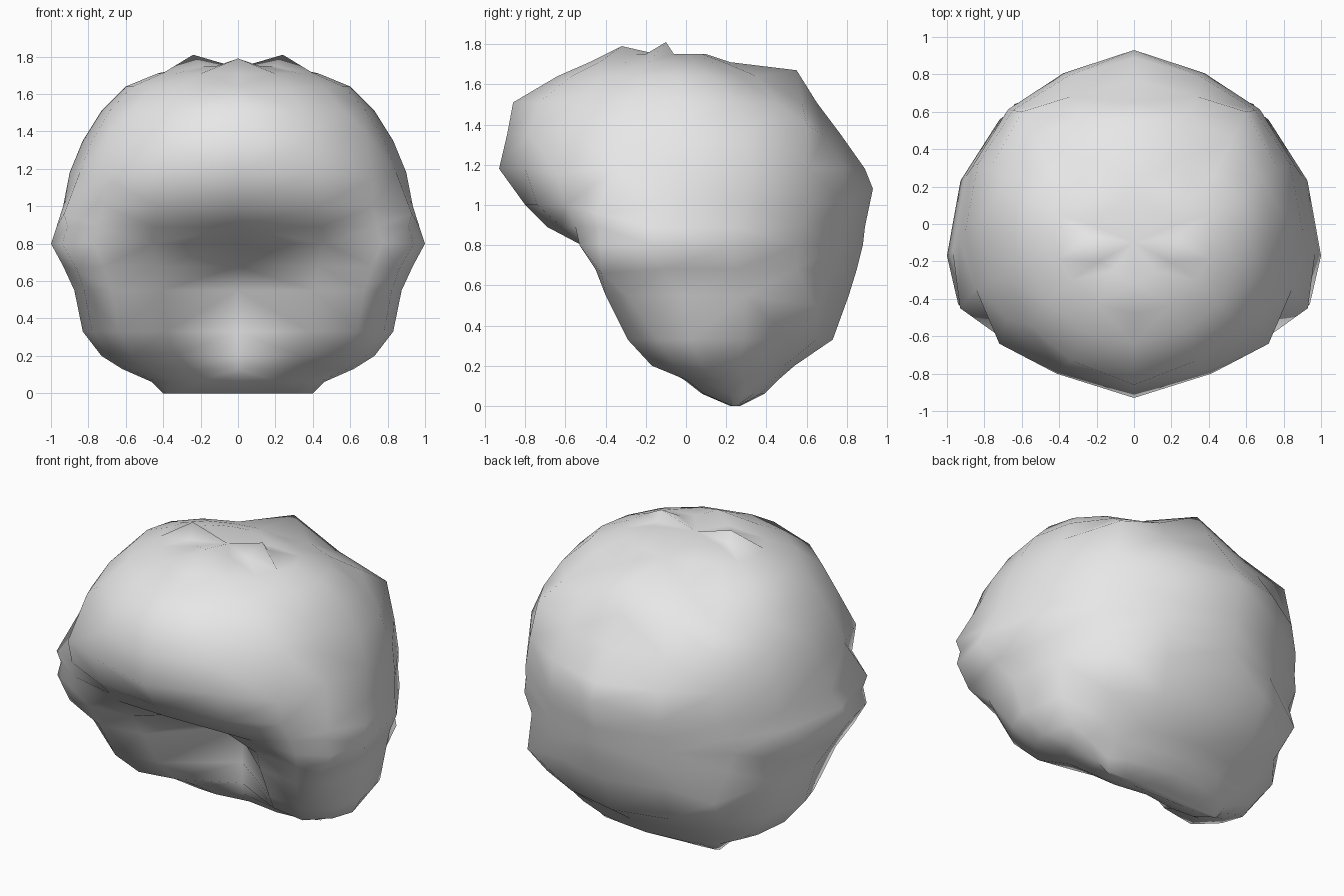
import bpy, bmesh, math
from mathutils import Vector

# Horizontal sections: height, half width, front y at centre / inner / corner, widest y, back y
RINGS = [
    (0.00, 0.40, 0.22, 0.22, 0.22, 0.24, 0.27),
    (0.06, 0.46, 0.11, 0.08, 0.09, 0.22, 0.39),
    (0.13, 0.62, 0.05, -0.01, 0.00, 0.18, 0.46),
    (0.20, 0.73, 0.04, -0.13, -0.17, 0.08, 0.54),
    (0.33, 0.83, 0.04, -0.24, -0.29, 0.02, 0.73),
    (0.55, 0.875, 0.05, -0.36, -0.40, -0.02, 0.81),
    (0.68, 0.935, -0.10, -0.43, -0.45, -0.12, 0.85),
    (0.80, 1.00, -0.40, -0.52, -0.53, -0.17, 0.88),
    (0.89, 0.97, -0.69, -0.62, -0.55, -0.14, 0.89),
    (1.00, 0.935, -0.80, -0.74, -0.60, -0.08, 0.92),
    (1.18, 0.90, -0.93, -0.80, -0.64, -0.03, 0.89),
    (1.35, 0.83, -0.89, -0.78, -0.61, 0.00, 0.77),
    (1.51, 0.73, -0.86, -0.73, -0.54, 0.00, 0.65),
    (1.64, 0.60, -0.64, -0.57, -0.42, -0.03, 0.40),
    (1.71, 0.43, -0.48, -0.43, -0.30, -0.06, 0.22),
    (1.75, 0.25, -0.30, -0.25, -0.20, -0.06, 0.10),
]
# Pulled-out tufts on one side
TUFTS = [(0.24, -0.10, 1.81), (0.0, 0.55, 1.67), (0.60, 0.60, 1.40),
         (0.93, -0.45, 0.96), (0.0, -0.32, 1.79), (0.72, -0.64, 1.15),
         (0.0, 0.93, 1.08), (0.64, 0.64, 0.50), (0.86, -0.42, 0.66),
         (0.68, -0.51, 1.40)]


def section(z, w, yc, y1, y2, ym, yb):
    # middle sections have squarer front corners
    k = 0.72 if 0.4 < z < 1.05 else 0.52
    half = [(0, yc), (0.46 * w, y1), (0.77 * w, y2),
            (0.94 * w, k * y2 + (1 - k) * ym), (w, ym)]
    for i, f in zip(range(1, 4), (1, 0.98, 0.96)):
        a = math.radians(22.5 * i)
        half.append((w * math.cos(a) ** 0.95, ym + (yb - ym) * math.sin(a) * f))
    half.append((0, yb))
    ring = half + [(-x, y) for x, y in half[-2:0:-1]]
    return [Vector((x, y, z)) for x, y in ring]


# Section points of the lumpy body, hollow under the fringe
bm = bmesh.new()
loops = [[bm.verts.new(p) for p in section(*r)] for r in RINGS]
n = len(loops[0])

# Tufts, mirrored
for x, y, z in TUFTS:
    p = Vector((x, y, z))
    k, i = min(((k, i) for k in range(len(loops)) for i in range(n // 2 + 1)
                if (i % (n // 2) != 0) == bool(x)),
               key=lambda t: (loops[t[0]][t[1]].co - p).length)
    loops[k][i].co = p
    loops[k][-i % n].co = (-x, y, z)

# Skin, split along the shorter diagonal so both sides match
for a, b in zip(loops, loops[1:]):
    for i in range(n):
        j = (i + 1) % n
        d1, d2 = (a[i].co - b[j].co).length, (a[j].co - b[i].co).length
        if d1 + 1e-5 < d2 or (abs(d1 - d2) <= 1e-5 and i < n // 2):
            tris = (a[i], a[j], b[j]), (a[i], b[j], b[i])
        else:
            tris = (a[i], a[j], b[i]), (a[j], b[j], b[i])
        for t in tris:
            bm.faces.new(t)
bm.faces.new(loops[0][::-1])
top = bm.verts.new((0, -0.1, 1.74))
for i in range(n):
    bm.faces.new((loops[-1][i], loops[-1][(i + 1) % n], top))

bmesh.ops.recalc_face_normals(bm, faces=bm.faces)
mesh = bpy.data.meshes.new("hair_cap")
bm.to_mesh(mesh)
bm.free()
obj = bpy.data.objects.new("hair_cap", mesh)
bpy.context.collection.objects.link(obj)
mat = bpy.data.materials.new("light_grey")
mat.diffuse_color = (0.8, 0.8, 0.8, 1)
mesh.materials.append(mat)
for p in mesh.polygons:
    p.use_smooth = True
